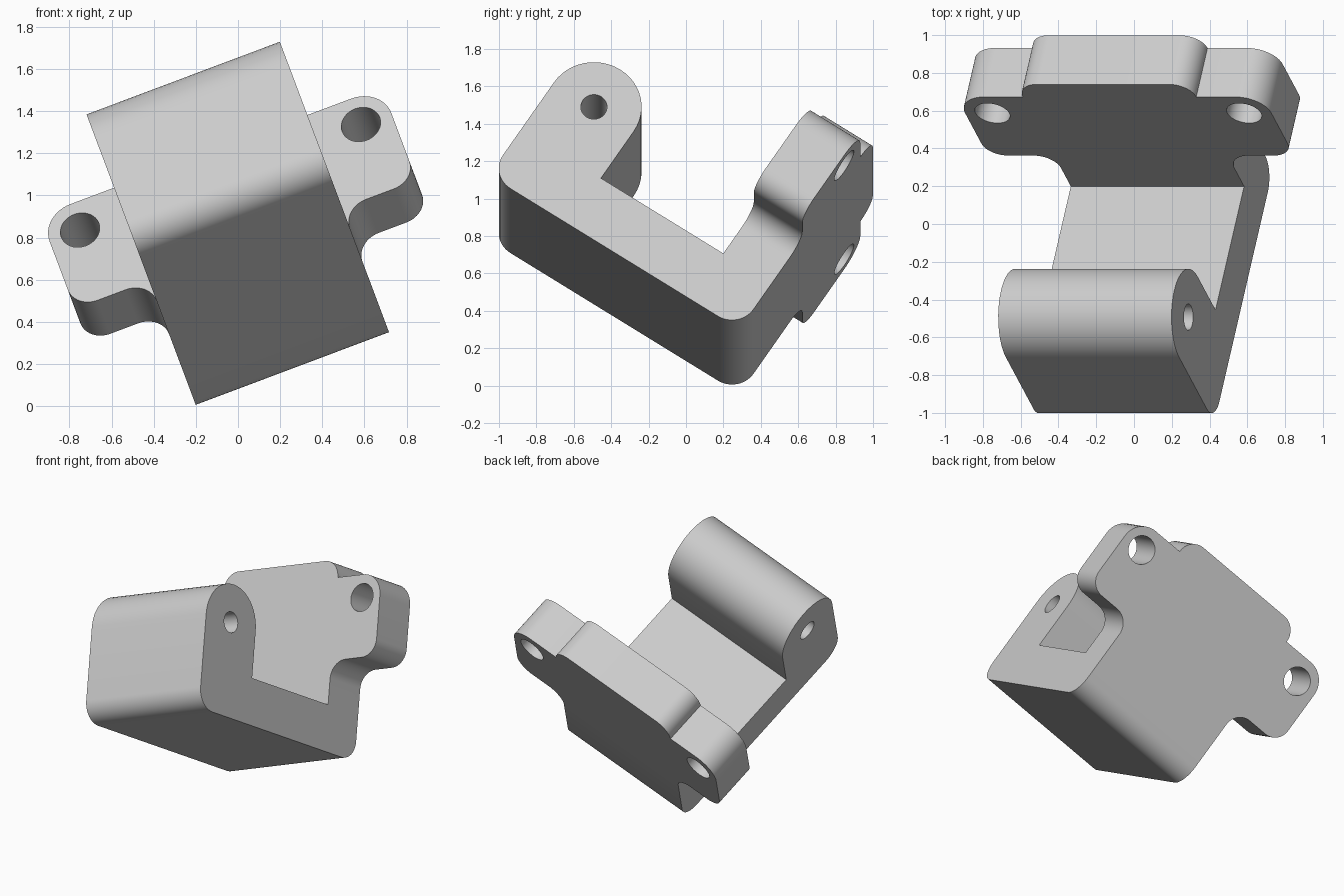
import bpy, bmesh, math
from mathutils import Matrix, Vector

cube = bpy.data.objects.get("Cube")
if cube:
    bpy.data.objects.remove(cube, do_unlink=True)

WIDTH, WALL = 0.98, 0.31           # block width, plate thickness
LEG, FLOOR, GAP = 0.51, 0.315, 0.783   # clevis leg depth, base thickness, inner gap
EAR_W, EAR_TOP, PLATE_TOP = 0.866, 0.862, 0.984
BACK = GAP + WALL
HALF = WIDTH / 2

grey = bpy.data.materials.new("plain grey")
grey.use_nodes = True
colour = (0.6, 0.6, 0.6, 1)
grey.diffuse_color = colour
grey.node_tree.nodes["Principled BSDF"].inputs["Base Color"].default_value = colour


def rounded(corners, steps=12):
    """Turn (a, b, radius) corners into an outline with filleted corners."""
    out = []
    for i, (a, b, r) in enumerate(corners):
        p = Vector((a, b))
        if r == 0:
            out.append(p)
            continue
        to_prev = (Vector(corners[i - 1][:2]) - p).normalized()
        to_next = (Vector(corners[(i + 1) % len(corners)][:2]) - p).normalized()
        centre = p + (to_prev + to_next) * r      # all corners are square
        for k in range(steps + 1):
            t = math.pi / 2 * k / steps
            out.append(centre - to_next * r * math.cos(t) - to_prev * r * math.sin(t))
    return out


def extrude(name, outline, place, start, end):
    """Extrude a 2D outline; place(a, b, depth) gives the 3D point."""
    bm = bmesh.new()
    face = bm.faces.new([bm.verts.new(place(p.x, p.y, start)) for p in outline])
    ext = bmesh.ops.extrude_face_region(bm, geom=[face])
    shift = Vector(place(0, 0, end)) - Vector(place(0, 0, start))
    bmesh.ops.translate(bm, vec=shift,
                        verts=[g for g in ext["geom"] if isinstance(g, bmesh.types.BMVert)])
    bmesh.ops.remove_doubles(bm, verts=bm.verts, dist=1e-4)
    bmesh.ops.recalc_face_normals(bm, faces=bm.faces)
    mesh = bpy.data.meshes.new(name)
    bm.to_mesh(mesh)
    bm.free()
    mesh.materials.append(grey)
    obj = bpy.data.objects.new(name, mesh)
    bpy.context.collection.objects.link(obj)
    return obj


def circle(a, b, r, n=48):
    return [Vector((a + r * math.cos(math.tau * k / n), b + r * math.sin(math.tau * k / n)))
            for k in range(n)]


def side(a, b, depth):
    return (depth, a, b)


def facing(a, b, depth):
    return (a, depth, b)


def combine(target, tool, operation):
    mod = target.modifiers.new(operation.lower(), "BOOLEAN")
    mod.operation, mod.solver, mod.object = operation, "EXACT", tool
    bpy.context.view_layer.objects.active = target
    bpy.ops.object.modifier_apply(modifier=mod.name)
    bpy.data.objects.remove(tool, do_unlink=True)


# Base with the round-topped leg and the lower part of the back plate
tip = LEG / 2 - 0.0002
bracket = extrude("mounting_bracket", rounded([
    (-LEG, -FLOOR, 0.138), (BACK, -FLOOR, 0.138), (BACK, 0.1, 0),
    (GAP, 0.1, 0), (GAP, 0, 0), (0, 0, 0), (0, 0.575, tip), (-LEG, 0.575, tip)]),
    side, -HALF, HALF)

# Back plate with its two ears
right = [(HALF, 0.05, 0), (HALF, 0.297, 0.12), (EAR_W, 0.297, 0.115),
         (EAR_W, EAR_TOP, 0.155), (HALF, EAR_TOP, 0), (HALF, PLATE_TOP, 0.12)]
left = [(-a, b, r) for a, b, r in reversed(right)]
plate = extrude("back_plate", rounded(right + left), facing, GAP, BACK)
combine(bracket, plate, "UNION")

# Pin hole through the leg, and a bolt hole through each ear
combine(bracket, extrude("pin_cutter", circle(-LEG / 2, 0.32, 0.07), side, -1, 1), "DIFFERENCE")
for sign in (-1, 1):
    cutter = extrude("bolt_cutter", circle(sign * 0.712, 0.705, 0.095), facing, 0.5, 1.4)
    combine(bracket, cutter, "DIFFERENCE")

# Merge flat faces, then tilt the bracket into its resting pose
bm = bmesh.new()
bm.from_mesh(bracket.data)
bmesh.ops.remove_doubles(bm, verts=bm.verts, dist=1e-4)
bmesh.ops.dissolve_limit(bm, angle_limit=0.01, verts=bm.verts, edges=bm.edges)
pose = (Matrix.Translation((0, 0, 0.865))
        @ Matrix.Rotation(math.radians(-20.6), 4, "Y")
        @ Matrix.Translation((0, -0.455, 0.077))
        @ Matrix.Rotation(math.radians(-33.3), 4, "X"))
bm.transform(pose)
bm.to_mesh(bracket.data)
bm.free()

bpy.ops.object.select_all(action="DESELECT")
bracket.select_set(True)
bpy.context.view_layer.objects.active = bracket
bpy.ops.object.shade_smooth_by_angle(angle=math.radians(30))
